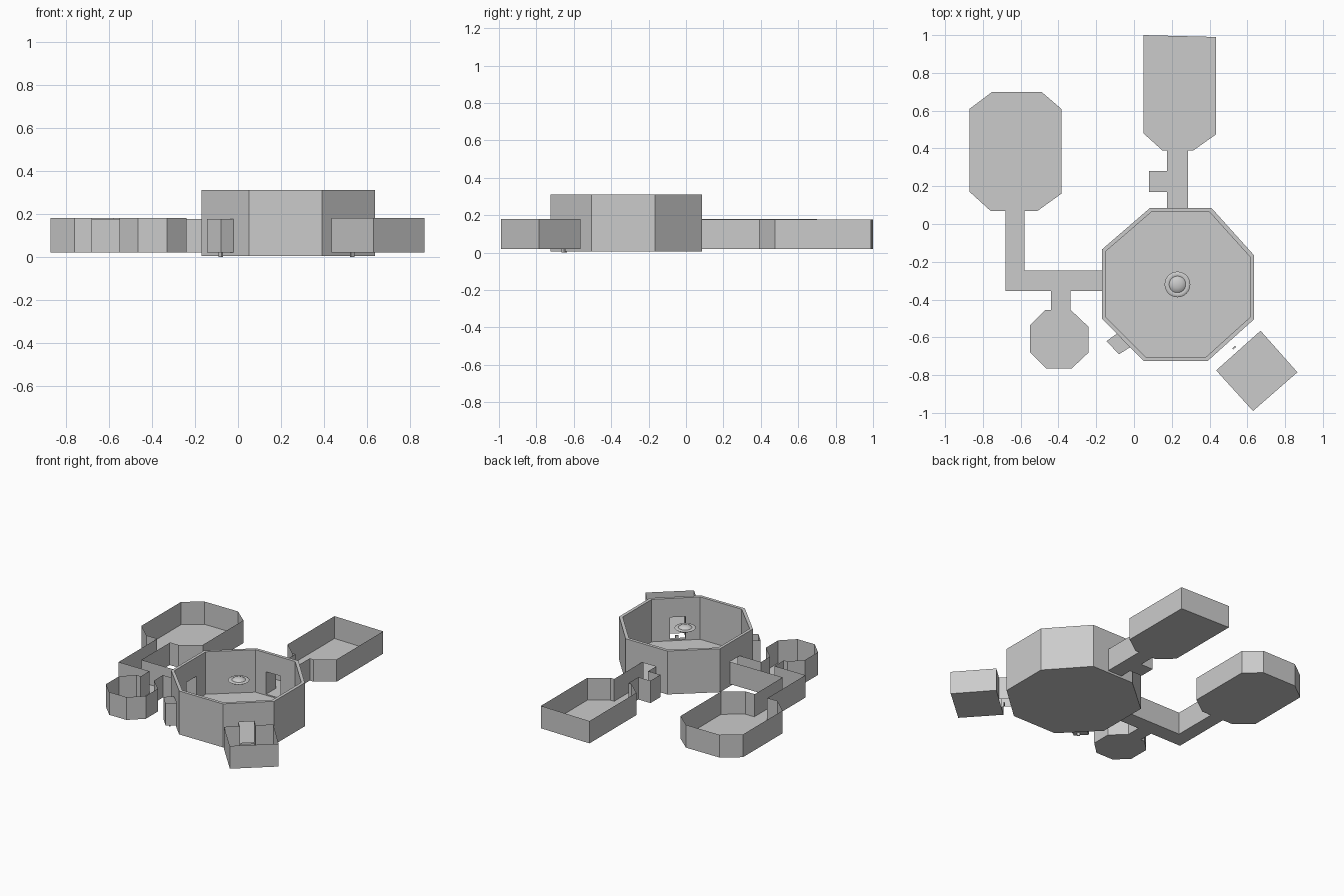
import bpy, bmesh, math

if "Cube" in bpy.data.objects:
    bpy.data.objects.remove(bpy.data.objects["Cube"])

stone = bpy.data.materials.new("light_grey")
stone.diffuse_color = (0.6, 0.6, 0.6, 1)
stone.use_nodes = True
stone.node_tree.nodes["Principled BSDF"].inputs["Base Color"].default_value = stone.diffuse_color


def finish(name, bm):
    me = bpy.data.meshes.new(name)
    bm.to_mesh(me)
    bm.free()
    me.materials.append(stone)
    ob = bpy.data.objects.new(name, me)
    bpy.context.collection.objects.link(ob)
    return ob


def shell(name, pts, gaps=(), z0=0.02, z1=0.177, floor=True):
    """Open-topped room: thin floor and thin walls, leaving out the edges in gaps."""
    bm = bmesh.new()
    low = [bm.verts.new((x, y, z0)) for x, y in pts]
    high = [bm.verts.new((x, y, z1)) for x, y in pts]
    n = len(pts)
    if floor:
        bm.faces.new(low[::-1])
    for i in range(n):
        if i not in gaps:
            j = (i + 1) % n
            bm.faces.new((low[i], low[j], high[j], high[i]))
    bmesh.ops.delete(bm, geom=[v for v in bm.verts if not v.link_faces], context='VERTS')
    return finish(name, bm)


def box(name, x, y, w, d, z0, z1, angle=0):
    bm = bmesh.new()
    bmesh.ops.create_cube(bm, size=1)
    for v in bm.verts:
        v.co = (v.co.x * w, v.co.y * d, v.co.z * (z1 - z0))
    ob = finish(name, bm)
    ob.location = (x, y, (z0 + z1) / 2)
    ob.rotation_euler.z = math.radians(angle)
    return ob


# Great hall: thick octagonal wall with a floor
outer = [(0.085, 0.085), (-0.17, -0.135), (-0.17, -0.5), (0.05, -0.725),
         (0.39, -0.725), (0.635, -0.505), (0.635, -0.165), (0.41, 0.085)]
inner = [(0.092, 0.063), (-0.15, -0.145), (-0.15, -0.492), (0.06, -0.703),
         (0.382, -0.703), (0.613, -0.495), (0.613, -0.173), (0.40, 0.063)]
bm = bmesh.new()
loops = [[bm.verts.new((x, y, z)) for x, y in ring]
         for ring, z in ((outer, 0.005), (outer, 0.31), (inner, 0.31), (inner, 0.012))]
bm.faces.new(loops[0][::-1])
bm.faces.new(loops[3])
for a, b in zip(loops, loops[1:]):
    for i in range(8):
        j = (i + 1) % 8
        bm.faces.new((a[i], a[j], b[j], b[i]))
bmesh.ops.recalc_face_normals(bm, faces=bm.faces)
hall = finish("great_hall", bm)

# Doorways cut through the hall wall
doors = [(0.23, 0.074, 0.11, 0), (-0.16, -0.30, 0.11, 90),
         (0.50, -0.62, 0.10, 41.9), (-0.055, -0.607, 0.095, -45.6)]
for x, y, w, ang in doors:
    cutter = box("door_cutter", x, y, w, 0.09, 0.02, 0.177, ang)
    cutter.hide_render = True
    mod = hall.modifiers.new("door", 'BOOLEAN')
    mod.operation = 'DIFFERENCE'
    mod.solver = 'EXACT'
    mod.object = cutter
    bpy.context.view_layer.objects.active = hall
    bpy.ops.object.modifier_apply(modifier=mod.name)
    bpy.data.objects.remove(cutter)

# North room, its corridor and side alcove
shell("north_room", [(0.05, 1.0), (0.05, 0.48), (0.15, 0.39), (0.175, 0.39), (0.285, 0.39),
                     (0.315, 0.39), (0.435, 0.475), (0.435, 0.99)], {3})
shell("north_corridor", [(0.175, 0.39), (0.175, 0.28), (0.175, 0.17), (0.175, 0.085),
                         (0.285, 0.085), (0.285, 0.39)], {1, 3, 5})
shell("north_alcove", [(0.175, 0.28), (0.08, 0.28), (0.08, 0.17), (0.175, 0.17)], {3})

# West corridor (L-shaped) with the two rooms it serves
shell("west_corridor", [(-0.68, 0.07), (-0.68, -0.355), (-0.44, -0.355), (-0.335, -0.355),
                        (-0.17, -0.355), (-0.17, -0.245), (-0.58, -0.245), (-0.58, 0.07)],
      {2, 4, 7})
shell("northwest_room", [(-0.87, 0.61), (-0.87, 0.17), (-0.76, 0.07), (-0.68, 0.07), (-0.58, 0.07),
                         (-0.51, 0.07), (-0.385, 0.16), (-0.385, 0.61), (-0.49, 0.70),
                         (-0.75, 0.70)], {3}, z1=0.18)
shell("small_room_passage", [(-0.44, -0.355), (-0.44, -0.455), (-0.335, -0.455),
                             (-0.335, -0.355)], {1, 3})
shell("small_room", [(-0.47, -0.455), (-0.55, -0.535), (-0.55, -0.68), (-0.465, -0.765),
                     (-0.33, -0.765), (-0.24, -0.68), (-0.24, -0.545), (-0.335, -0.455),
                     (-0.44, -0.455)], {7}, z1=0.18)

# Southwest alcove
shell("southwest_alcove", [(-0.09, -0.58), (-0.145, -0.62), (-0.08, -0.69), (-0.02, -0.652)], {3})

# Southeast room, joined by a passage without a floor
shell("southeast_room", [(0.67, -0.565), (0.585, -0.641), (0.51, -0.708), (0.435, -0.775),
                         (0.63, -0.99), (0.865, -0.785)], {1}, z1=0.18)
shell("southeast_passage", [(0.465, -0.658), (0.51, -0.708), (0.585, -0.641), (0.54, -0.590)],
      {1, 3}, floor=False)

# Door sills
box("southeast_sill", 0.53, -0.655, 0.02, 0.008, 0.0, 0.02, 41.9)
box("southwest_sill", -0.08, -0.645, 0.02, 0.008, 0.0, 0.02, -45.6)

# Round hanging lamp in the middle of the hall
profile = [(0.0, 0.299), (0.02, 0.297), (0.036, 0.291), (0.044, 0.284), (0.050, 0.286),
           (0.060, 0.286), (0.068, 0.281), (0.060, 0.275), (0.035, 0.270), (0.0, 0.268)]
bm = bmesh.new()
vs = [bm.verts.new((r, 0, z)) for r, z in profile]
es = [bm.edges.new(p) for p in zip(vs, vs[1:])]
bmesh.ops.spin(bm, geom=vs + es, cent=(0, 0, 0), axis=(0, 0, 1), angle=math.tau,
               steps=32, use_duplicate=False)
bmesh.ops.remove_doubles(bm, verts=bm.verts, dist=0.0002)
bmesh.ops.recalc_face_normals(bm, faces=bm.faces)
lamp = finish("hanging_lamp", bm)
lamp.location = (0.23, -0.32, 0)
bpy.ops.object.select_all(action='DESELECT')
lamp.select_set(True)
bpy.context.view_layer.objects.active = lamp
bpy.ops.object.shade_smooth_by_angle(angle=math.radians(35))
